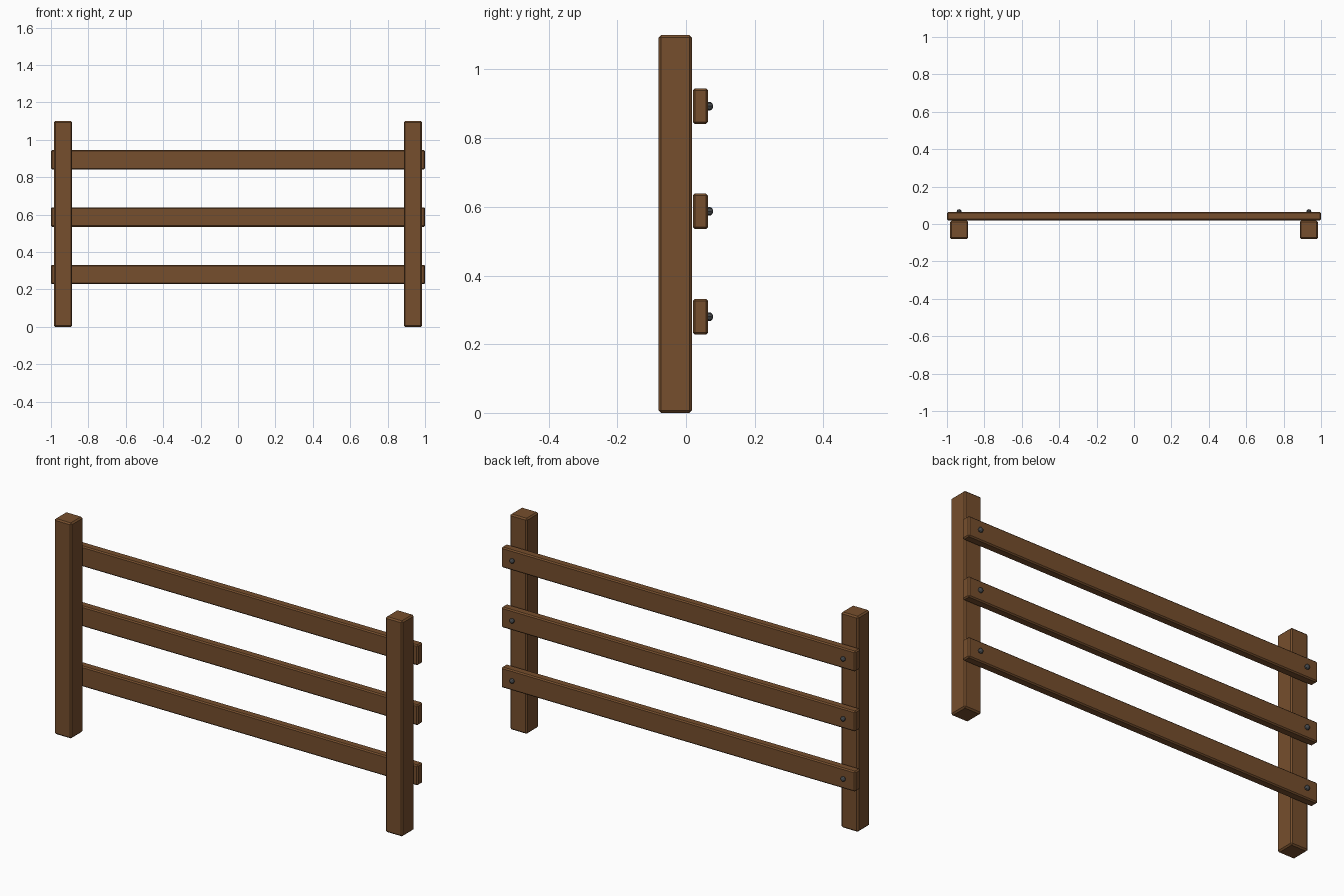
import bpy
import math

cube = bpy.data.objects.get("Cube")
if cube:
    bpy.data.objects.remove(cube, do_unlink=True)


def make_material(name, color, roughness):
    mat = bpy.data.materials.new(name)
    mat.use_nodes = True
    mat.diffuse_color = color
    bsdf = next(n for n in mat.node_tree.nodes if n.type == 'BSDF_PRINCIPLED')
    bsdf.inputs["Base Color"].default_value = color
    bsdf.inputs["Roughness"].default_value = roughness
    return mat


wood = make_material("brown wood", (0.18, 0.077, 0.026, 1), 0.8)
iron = make_material("dark iron", (0.06, 0.065, 0.07, 1), 0.5)


def beam(name, center, size, bevel):
    """Timber with softened edges."""
    bpy.ops.mesh.primitive_cube_add(size=1, location=center)
    obj = bpy.context.object
    obj.name = name
    obj.scale = size
    bpy.ops.object.transform_apply(location=False, rotation=False, scale=True)
    mod = obj.modifiers.new("Soft edges", 'BEVEL')
    mod.width = bevel
    mod.segments = 1
    obj.data.materials.append(wood)
    return obj


def bolt(name, center):
    """Low rounded bolt head on the back of a rail."""
    bpy.ops.mesh.primitive_uv_sphere_add(
        segments=8, ring_count=6, radius=0.013, location=center,
        rotation=(math.pi / 2, 0, 0))
    obj = bpy.context.object
    obj.name = name
    obj.scale.z = 0.85
    obj.data.materials.append(iron)


post_x = 0.935
sides = (("left", 1), ("right", -1))

# Upright posts
for side, sign in sides:
    beam(f"{side}_post", (sign * post_x, -0.031, 0.55), (0.097, 0.097, 1.1), 0.007)

# Rails across the back, bolted to both posts
for level, z in (("lower", 0.28), ("middle", 0.587), ("upper", 0.893)):
    beam(f"{level}_rail", (0, 0.042, z), (2.0, 0.044, 0.104), 0.006)
    for side, sign in sides:
        bolt(f"{level}_{side}_bolt", (sign * post_x, 0.068, z))
